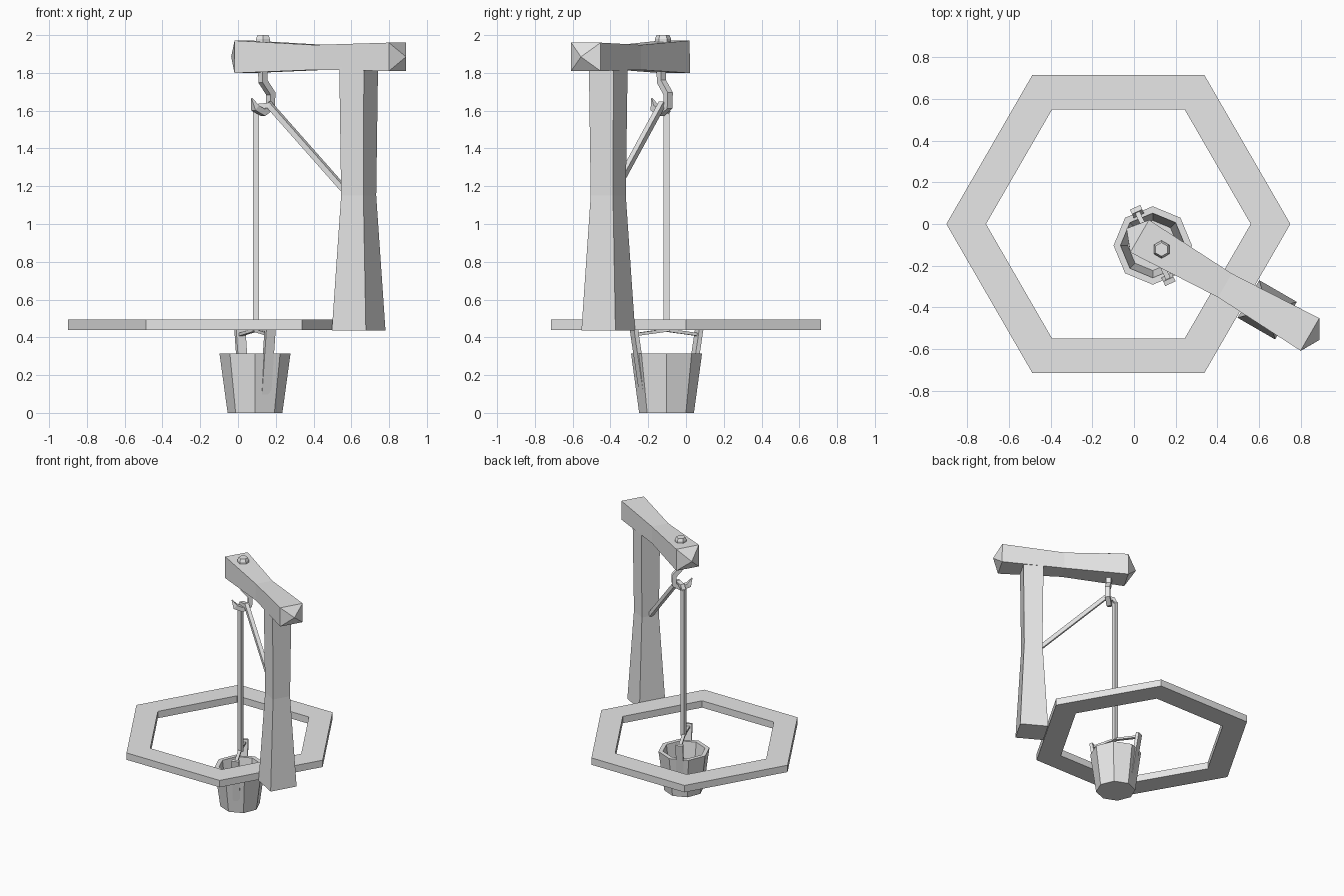
import bpy, bmesh, math
from mathutils import Vector as V

if "Cube" in bpy.data.objects:
    bpy.data.objects.remove(bpy.data.objects["Cube"])

grey = bpy.data.materials.new("plain grey")
grey.diffuse_color = (0.8, 0.8, 0.8, 1)
grey.use_nodes = True
grey.node_tree.nodes["Principled BSDF"].inputs["Base Color"].default_value = grey.diffuse_color

U = V((math.cos(math.radians(30)), -0.5, 0))   # direction of the beam
N = V((0.5, U.x, 0))                           # sideways from the beam
Z = V((0, 0, 1))


def finish(name, bm):
    bmesh.ops.recalc_face_normals(bm, faces=bm.faces)
    me = bpy.data.meshes.new(name)
    bm.to_mesh(me)
    bm.free()
    me.materials.append(grey)
    ob = bpy.data.objects.new(name, me)
    bpy.context.collection.objects.link(ob)


def skin(bm, rings, caps=True, closed=False):
    """Bridge a list of vertex rings with quads."""
    n = len(rings[0])
    vs = [[bm.verts.new(p) for p in r] for r in rings]
    pairs = list(zip(vs, vs[1:])) + ([(vs[-1], vs[0])] if closed else [])
    for a, b in pairs:
        for i in range(n):
            j = (i + 1) % n
            bm.faces.new((a[i], a[j], b[j], b[i]))
    if caps:
        bm.faces.new(vs[0])
        bm.faces.new(vs[-1])


def bar(name, path, sizes, side):
    """Square bar along a path; sizes are (half width along side, half depth)."""
    pts = [V(p) for p in path]
    if isinstance(sizes, tuple):
        sizes = [sizes] * len(pts)
    rings = []
    for i, (p, (w, d)) in enumerate(zip(pts, sizes)):
        t = (pts[min(i + 1, len(pts) - 1)] - pts[max(i - 1, 0)]).normalized()
        s = (side - t * side.dot(t)).normalized()
        up = t.cross(s)
        rings.append([p + s * w + up * d, p - s * w + up * d,
                      p - s * w - up * d, p + s * w - up * d])
    bm = bmesh.new()
    skin(bm, rings)
    finish(name, bm)


def circle(c, r, z, n, turn=0):
    return [V((c[0] + r * math.cos(turn + math.tau * i / n),
               c[1] + r * math.sin(turn + math.tau * i / n), z)) for i in range(n)]


def on_beam(u, z):
    p = U * u - N * 0.037
    return V((p.x, p.y, z))


# hexagonal well rim
bm = bmesh.new()
c = (-0.075, 0)
skin(bm, [circle(c, r, z, 6) for r, z in
          ((0.825, 0.44), (0.825, 0.495), (0.635, 0.495), (0.635, 0.44))], False, True)
finish("well_rim", bm)

# post with a waist
bar("post", [on_beam(0.759, z) for z in (0.435, 1.15, 1.83)],
    [(0.104, 0.104), (0.068, 0.068), (0.075, 0.075)], N)

# beam with a narrow middle and pyramid ends
tiny = (0.0005, 0.0005)
bar("beam", [on_beam(u, z) for u, z in
             ((-0.02, 1.885), (0.052, 1.885), (0.525, 1.882), (0.996, 1.885), (1.048, 1.885))],
    [tiny, (0.09, 0.086), (0.066, 0.066), (0.09, 0.075), tiny], N)

# bolt on top of the beam
bm = bmesh.new()
skin(bm, [circle((0.132, -0.122), r, z, 6, math.pi / 6)
          for r, z in ((0.043, 1.94), (0.043, 1.98), (0.033, 2.0))])
finish("bolt", bm)

# hook under the beam
H = V((0.76, 0.65, 0))
hook = ((0, 1.83), (0, 1.755), (0.055, 1.69), (0.052, 1.62),
        (0, 1.59), (-0.055, 1.615), (-0.078, 1.665))
bar("hook", [V((0.132, -0.13, z)) + H * s for s, z in hook],
    [(0.018, 0.018)] * 6 + [(0.003, 0.003)], Z.cross(H))

# rope: up from the bucket, over the hook and down to the post
bar("rope", [(0.095, -0.103, 0.43), (0.095, -0.103, 1.6)], (0.016, 0.016), V((1, 0, 0)))
bar("rope_over_hook", [(0.095, -0.103, 1.59), (0.11, -0.107, 1.622), (0.17, -0.132, 1.628)],
    (0.016, 0.014), N)
bar("rope_to_post", [(0.16, -0.126, 1.637), (0.62, -0.409, 1.117)], (0.015, 0.015), N)

# octagonal bucket, hollow
B = V((0.09, -0.103, 0))
bm = bmesh.new()
skin(bm, [circle(B, r, z, 8) for r, z in
          ((0.145, 0), (0.188, 0.315), (0.155, 0.315), (0.12, 0.04))])
finish("bucket", bm)

# bucket lugs and handle
A = V((-0.42, 0.907, 0))
S = Z.cross(A)
for k, label in ((1, "back"), (-1, "front")):
    bar("bucket_lug_" + label, [B + A * k * r + Z * z for r, z in ((0.135, 0.1), (0.19, 0.44))],
        (0.027, 0.012), S)
    bar("bucket_handle_" + label, [B + Z * 0.438, B + A * k * 0.18 + Z * 0.415],
        (0.012, 0.008), S)
